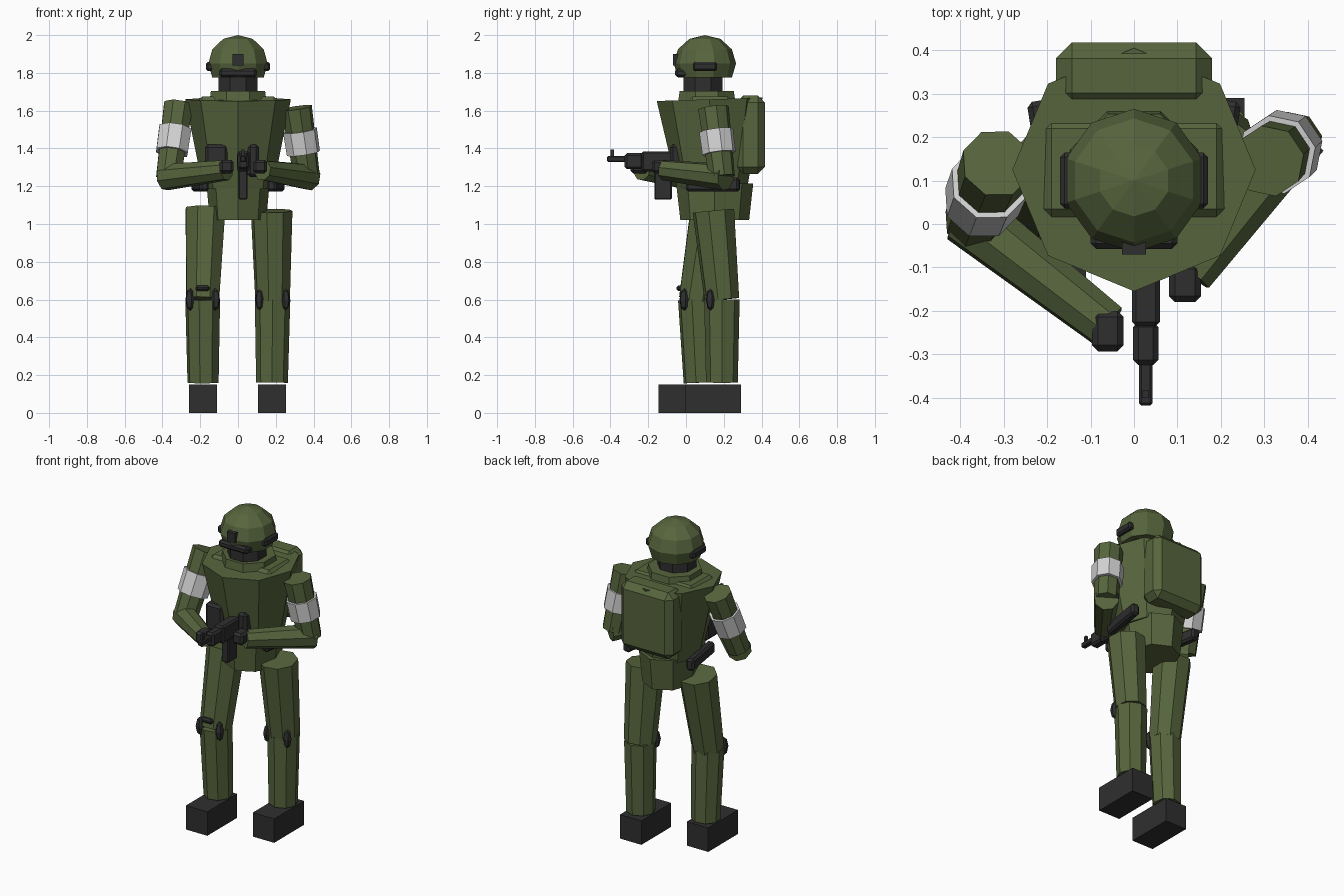
import bpy, bmesh
from math import radians
from mathutils import Vector, Matrix

cube = bpy.data.objects.get("Cube")
if cube:
    bpy.data.objects.remove(cube, do_unlink=True)


def material(name, rgb):
    m = bpy.data.materials.new(name)
    m.use_nodes = True
    m.diffuse_color = (*rgb, 1)
    bsdf = next(n for n in m.node_tree.nodes if n.type == 'BSDF_PRINCIPLED')
    bsdf.inputs["Base Color"].default_value = (*rgb, 1)
    bsdf.inputs["Roughness"].default_value = 0.9
    return m


GREEN = material("olive green", (0.095, 0.13, 0.047))
DARK = material("dark grey", (0.028, 0.028, 0.028))
WHITE = material("light grey", (0.65, 0.65, 0.65))


def finish(name, bm, mat):
    mesh = bpy.data.meshes.new(name)
    bmesh.ops.recalc_face_normals(bm, faces=bm.faces)
    bm.to_mesh(mesh)
    bm.free()
    mesh.materials.append(mat)
    ob = bpy.data.objects.new(name, mesh)
    bpy.context.collection.objects.link(ob)
    return ob


def tube(name, p0, p1, r0, r1, mat, sides=8, turn=0):
    """Tapered prism between two points."""
    p0, p1 = Vector(p0), Vector(p1)
    d = p1 - p0
    rot = Vector((0, 0, 1)).rotation_difference(d).to_matrix().to_4x4()
    bm = bmesh.new()
    bmesh.ops.create_cone(bm, cap_ends=True, segments=sides, radius1=r0, radius2=r1, depth=d.length,
                          matrix=Matrix.Translation((p0 + p1) / 2) @ rot @ Matrix.Rotation(radians(turn), 4, 'Z'))
    return finish(name, bm, mat)


def box(name, x, y, z, mat, bevel=0, yaw=0):
    """Box from (low, high) ranges, optionally chamfered and turned."""
    mid = Vector([(a + b) / 2 for a, b in (x, y, z)])
    bm = bmesh.new()
    bmesh.ops.create_cube(bm, size=1)
    bmesh.ops.scale(bm, vec=[b - a for a, b in (x, y, z)], verts=bm.verts)
    if bevel:
        bmesh.ops.bevel(bm, geom=bm.edges[:], offset=bevel, segments=1, affect='EDGES')
    bm.transform(Matrix.Translation(mid) @ Matrix.Rotation(radians(yaw), 4, 'Z'))
    return finish(name, bm, mat)


def sphere(name, center, size, u, v, mat, cut=None, yaw=0):
    """Low-poly ellipsoid; everything below the cut height is removed."""
    bm = bmesh.new()
    bmesh.ops.create_uvsphere(bm, u_segments=u, v_segments=v, radius=1)
    if cut is not None:
        bmesh.ops.delete(bm, geom=[w for w in bm.verts if w.co.z < cut], context='VERTS')
        bmesh.ops.holes_fill(bm, edges=[e for e in bm.edges if e.is_boundary], sides=0)
    bm.transform(Matrix.Translation(center) @ Matrix.Rotation(radians(yaw), 4, 'Z')
                 @ Matrix.Diagonal((*size, 1)))
    return finish(name, bm, mat)


# Head and helmet
sphere("helmet", (0, 0.1, 1.85), (0.165, 0.165, 0.15), 10, 6, GREEN, cut=-0.6)
tube("face", (0, 0.09, 1.66), (0, 0.09, 1.8), 0.113, 0.113, DARK, 8, 22.5)
box("goggles", (-0.1, 0.1), (-0.057, 0.02), (1.778, 1.822), DARK, 0.012)
box("helmet_mount", (-0.028, 0.028), (-0.07, -0.02), (1.84, 1.9), DARK)
for s, side in ((1, "left"), (-1, "right")):
    box(side + "_earpiece", sorted((s * 0.13, s * 0.17)), (0.036, 0.164), (1.81, 1.858), DARK, 0.01)

# Torso
tube("torso", (0, 0.14, 1.19), (0, 0.125, 1.66), 0.185, 0.28, GREEN)
pelvis = tube("pelvis", (0, 0, 1.02), (0, 0, 1.215), 0.182, 0.204, GREEN)
pelvis.scale.x = 0.82
pelvis.location.y = 0.152
tube("collar", (0, 0.11, 1.64), (0, 0.11, 1.705), 0.165, 0.155, GREEN, 8, 22.5)
box("shoulder_yoke", (-0.21, 0.21), (0.015, 0.24), (1.62, 1.675), GREEN, 0.02)
box("backpack", (-0.18, 0.18), (0.265, 0.418), (1.265, 1.68), GREEN, 0.037)
box("right_chest_pouch", (-0.175, -0.055), (-0.08, 0.04), (1.25, 1.42), DARK, 0.015)
box("left_chest_pouch", (0.05, 0.11), (-0.085, 0.04), (1.25, 1.42), DARK, 0.015)
for s, side in ((1, "left"), (-1, "right")):
    box(side + "_hip_pouch", (s * 0.2 - 0.025, s * 0.2 + 0.025), (0, 0.285), (1.172, 1.245),
        DARK, 0.012, yaw=-s * 9)

# Arms: shoulder, elbow and wrist points
arms = {
    "right": ((-0.315, 0.14, 1.63), (-0.368, 0.005, 1.25), (-0.06, -0.235, 1.285)),
    "left": ((0.31, 0.145, 1.615), (0.365, 0.19, 1.25), (0.13, -0.115, 1.285)),
}
for side, points in arms.items():
    shoulder, elbow, wrist = map(Vector, points)
    tube(side + "_upper_arm", shoulder, elbow, 0.083, 0.07, GREEN, 8, 22.5)
    tube(side + "_armband", shoulder.lerp(elbow, 0.33), shoulder.lerp(elbow, 0.66),
         0.092, 0.09, WHITE, 8, 22.5)
    back = elbow + (elbow - wrist).normalized() * 0.025
    tube(side + "_forearm", back, wrist, 0.072, 0.055, GREEN, 8, 22.5)
box("right_hand", (-0.097, -0.024), (-0.293, -0.2), (1.268, 1.34), DARK, 0.014)
box("left_hand", (0.08, 0.154), (-0.18, -0.09), (1.268, 1.34), DARK, 0.014)

# Legs: hip, knee and ankle points, with the boot heel position
legs = {
    "right": ((-0.172, 0.13, 1.08), (-0.187, 0.05, 0.6), (-0.185, 0.07, 0.16), 0.15),
    "left": ((0.178, 0.145, 1.07), (0.183, 0.19, 0.6), (0.18, 0.19, 0.16), 0.29),
}
for side, (hip, knee, ankle, heel) in legs.items():
    tube(side + "_thigh", hip, knee, 0.113, 0.094, GREEN)
    tube(side + "_shin", knee, ankle, 0.094, 0.084, GREEN)
    x = ankle[0]
    box(side + "_boot", (x - 0.074, x + 0.074), (heel - 0.295, heel), (0, 0.15), DARK)
    for s in (1, -1):
        sphere(f"{side}_knee_pad_{'inner' if s * x < 0 else 'outer'}",
               (knee[0] + s * 0.065, knee[1] - 0.058, 0.6), (0.026, 0.03, 0.06), 6, 4, DARK, yaw=s * 45)
box("right_knee_pad_top", (-0.225, -0.15), (-0.05, 0.0), (0.645, 0.675), DARK, 0.01)

# Rifle
box("rifle_receiver", (-0.005, 0.06), (-0.235, -0.04), (1.278, 1.385), DARK, 0.01)
box("rifle_handguard", (-0.002, 0.056), (-0.325, -0.225), (1.29, 1.375), DARK, 0.012)
box("rifle_barrel", (0.011, 0.043), (-0.418, -0.31), (1.328, 1.36), DARK, 0.006)
box("rifle_front_sight", (0.019, 0.035), (-0.4, -0.382), (1.355, 1.395), DARK)
box("rifle_magazine", (0.002, 0.05), (-0.168, -0.075), (1.13, 1.3), DARK, 0.006)
